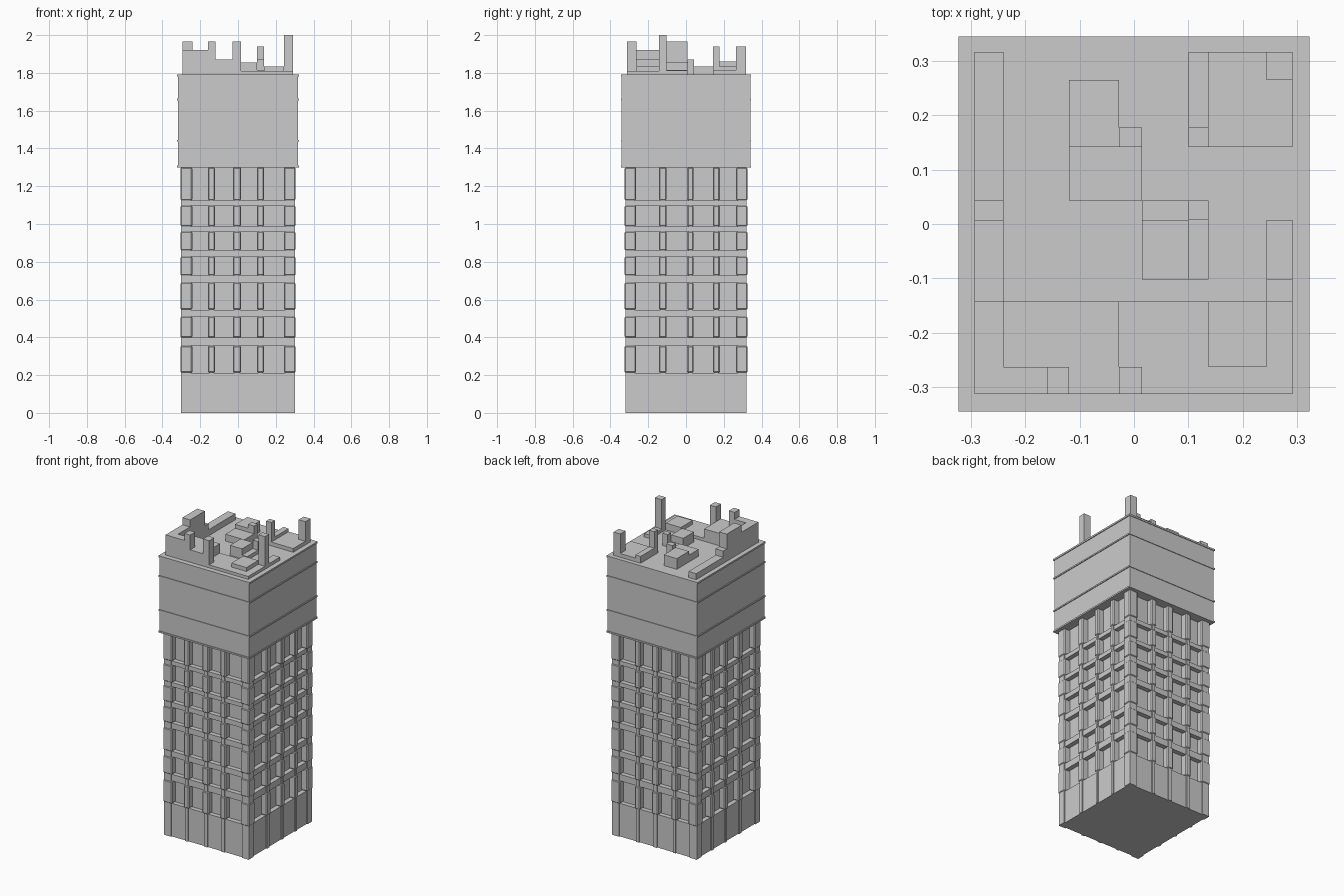
import bpy, bmesh

if "Cube" in bpy.data.objects:
    bpy.data.objects.remove(bpy.data.objects["Cube"], do_unlink=True)

stone = bpy.data.materials.new("light_grey_stone")
stone.use_nodes = True
GREY = (0.6, 0.6, 0.6, 1)
stone.diffuse_color = GREY
stone.node_tree.nodes["Principled BSDF"].inputs["Base Color"].default_value = GREY


def add_box(bm, x, y, z):
    """Axis-aligned box from (low, high) ranges."""
    v = [bm.verts.new((a, b, c)) for c in z for b in y for a in x]
    for f in ((0, 2, 3, 1), (4, 5, 7, 6), (0, 1, 5, 4),
              (2, 6, 7, 3), (0, 4, 6, 2), (1, 3, 7, 5)):
        bm.faces.new([v[i] for i in f])


def part(name, boxes, chamfer=0):
    bm = bmesh.new()
    for b in boxes:
        add_box(bm, *b)
    mesh = bpy.data.meshes.new(name)
    bm.to_mesh(mesh)
    bm.free()
    obj = bpy.data.objects.new(name, mesh)
    bpy.context.collection.objects.link(obj)
    mesh.materials.append(stone)
    if chamfer:
        mod = obj.modifiers.new("chamfer", 'BEVEL')
        mod.width, mod.segments = chamfer, 1
    return obj


def both(half):
    return (-half, half)


# Shaft proportions
HX, HY = 0.305, 0.325
CROWN_Z, ROOF_Z = 1.30, 1.79
windows = [(0.212, 0.356), (0.398, 0.51), (0.546, 0.69), (0.727, 0.828),
           (0.86, 0.96), (0.987, 1.098), (1.125, CROWN_Z)]
bands = [(0, 0.212)] + [(a[1], b[0]) for a, b in zip(windows, windows[1:])]
piers_x = [(-0.159, -0.122), (-0.027, 0.016), (0.10, 0.138)]
piers_y = [(-0.143, -0.102), (0.006, 0.04), (0.143, 0.179)]
corners_x = [(-HX, -0.242), (0.243, HX)]
corners_y = [(-HY, -0.264), (0.265, HY)]

# Recessed window wall and the floor bands around it
part("window_wall", [(both(HX - 0.04), both(HY - 0.04), (0.01, CROWN_Z + 0.01))])
part("floor_bands", [(both(HX - 0.011), both(HY - 0.011), z) for z in bands])


def pier_boxes(z, slim, inset):
    """Piers crossing the whole shaft, plus its four corners."""
    ex, ey = HX - inset, HY - inset
    out = [((a + slim, b - slim), both(ey), z) for a, b in piers_x]
    out += [(both(ex), (a + slim, b - slim), z) for a, b in piers_y]
    for a, b in corners_x:
        for c, d in corners_y:
            x = (-ex, b - slim) if a < 0 else (a + slim, ex)
            y = (-ey, d - slim) if c < 0 else (c + slim, ey)
            out.append((x, y, z))
    return out


# Slim continuous piers, thickened beside each window
part("slim_piers", pier_boxes((0, CROWN_Z + 0.005), 0.009, 0.004))
part("window_piers", [b for z in windows for b in pier_boxes(z, 0, 0)], 0.006)

# Crown block with thin ledges
part("crown", [(both(0.318), both(0.341), (CROWN_Z, ROOF_Z))])
ledges = [(CROWN_Z - 0.001, CROWN_Z + 0.009), (1.437, 1.446),
          (1.655, 1.664), (ROOF_Z - 0.01, ROOF_Z + 0.001)]
part("crown_ledges", [(both(0.323), both(0.345), z) for z in ledges])

# Roof blocks sit on grid lines: column span, row span, top height
GX = [-0.294, -0.24, -0.16, -0.12, -0.028, 0.015, 0.10, 0.137, 0.244, 0.292]
GY = [-0.313, -0.263, -0.143, -0.102, 0.007, 0.043, 0.142, 0.178, 0.265, 0.317]


def roof_part(name, blocks):
    part(name, [((GX[a], GX[b]), (GY[c], GY[d]), (ROOF_Z - 0.005, top))
                for a, b, c, d, top in blocks])


roof_part("front_parapet", [
    (0, 2, 0, 1, 1.92), (0, 1, 1, 2, 1.92), (1, 4, 1, 2, 1.87),
    (3, 4, 0, 1, 1.87), (2, 3, 0, 1, 1.965), (4, 5, 0, 1, 1.965),
    (4, 9, 0, 2, 1.81), (7, 8, 1, 2, 1.835)])
roof_part("side_parapet", [
    (0, 1, 2, 4, 1.965), (0, 1, 4, 5, 1.87), (0, 1, 5, 9, 1.83)])
roof_part("tall_mast", [(8, 9, 2, 3, 2.0), (8, 9, 3, 4, 1.812)])
roof_part("central_plant", [
    (3, 4, 6, 8, 1.86), (3, 5, 5, 6, 1.835), (4, 5, 6, 7, 1.885),
    (5, 6, 3, 4, 1.855), (5, 6, 4, 5, 1.812), (6, 7, 3, 4, 1.815),
    (6, 7, 4, 5, 1.87)])
roof_part("back_corner_plant", [
    (6, 7, 6, 7, 1.94), (6, 7, 7, 9, 1.835), (7, 9, 6, 9, 1.815),
    (8, 9, 8, 9, 1.94)])
